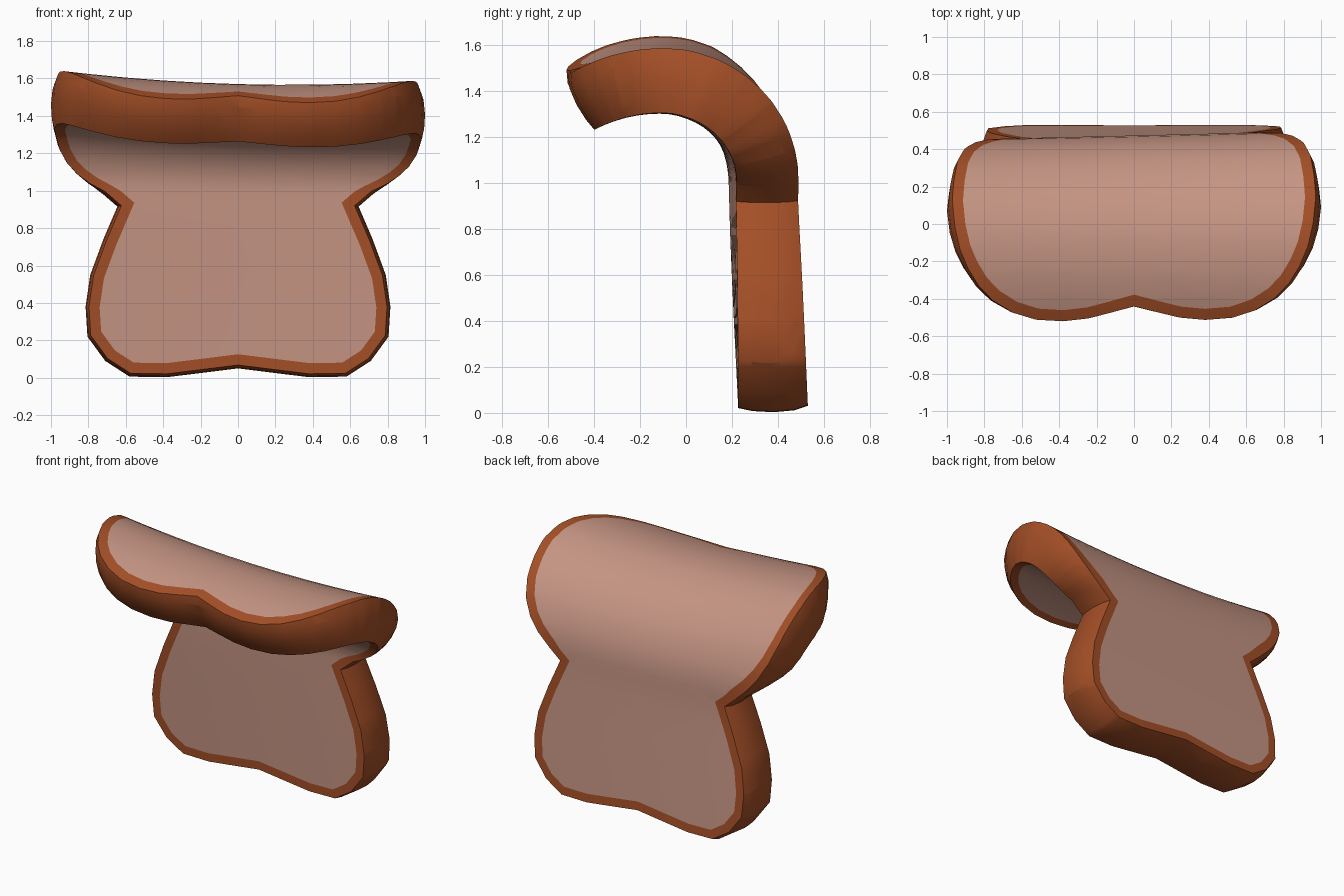
import bpy, bmesh, math
from mathutils import Vector

if "Cube" in bpy.data.objects:
    bpy.data.objects.remove(bpy.data.objects["Cube"])

# Half outline of the slice, laid flat: (x, distance along the bend)
HALF = [(0, .05), (.2, .025), (.38, .003), (.58, .006), (.71, .09), (.805, .22),
        (.815, .38), (.79, .55), (.72, .74), (.645, .915), (.72, .98), (.80, 1.04),
        (.87, 1.11), (.93, 1.20), (.97, 1.31), (.99, 1.43), (1.0, 1.54),
        (.985, 1.66), (.955, 1.76), (.91, 1.85), (.85, 1.935), (.77, 2.01),
        (.66, 2.075), (.53, 2.117), (.38, 2.13), (.24, 2.118), (.12, 2.09), (0, 2.06)]
OUTLINE = [Vector(p) for p in HALF] + [Vector((-x, s)) for x, s in HALF[-2:0:-1]]
R, R2 = .475, .76                 # tight quarter bend, then a flatter lip
S0, YC = .995, -.12               # bend start height, bend centre
S1 = S0 + R * math.pi / 2         # where the lip starts
T = 1.0                           # flat half thickness, scaled when bent


def inset(d):
    """Outline moved inwards by d with mitred corners."""
    out, n = [], len(OUTLINE)
    for i, p in enumerate(OUTLINE):
        a = (p - OUTLINE[i - 1]).normalized()
        b = (OUTLINE[(i + 1) % n] - p).normalized()
        na, nb = Vector((-a.y, a.x)), Vector((-b.y, b.x))
        out.append(p + (na + nb) * d / (1 + na.dot(nb)))
    return out


def bend(co):
    """Flat slice to folded slice, sagging in the middle, fold axis tilted."""
    x, s, t = co
    low = min(max(s / .9, 0), 1)
    w = min(1, max(0, (s - S0) / R) / 1.2)
    sag = -.04 + .05 * x * x
    outer = -.022 * low * (1 - w) + sag * w
    inner = -.012 * low * (1 - w) + sag * .5 * w
    k = (t + 1) / 2
    n = t * (.152 - .012 * low) + outer * k + inner * (1 - k)
    if s <= S1:
        a = max(0, (s - S0) / R)
        y, z = YC + (R + n) * math.cos(a), min(s, S0) + (R + n) * math.sin(a)
    else:
        a = (s - S1) / R2
        y = YC - (R2 + n) * math.sin(a)
        z = S0 + R - R2 + (R2 + n) * math.cos(a)
    y += .025 * (1 - low) + .024 * x * low * (1 - .6 * w)
    return Vector((x, y, z - .028 * x * w))


def finish(name, bm, color):
    cuts = [(Vector((0, s, 0)), Vector((0, 1, 0))) for s in
            [.2, .4, .6, .8] + [S0 + i * .0622 for i in range(-1, 18)]]
    cuts += [(Vector((i * .2, 0, 0)), Vector((1, 0, 0))) for i in range(-4, 5)]
    for co, no in cuts:
        bmesh.ops.bisect_plane(bm, geom=bm.verts[:] + bm.edges[:] + bm.faces[:],
                               dist=1e-5, plane_co=co, plane_no=no)
    for v in bm.verts:
        v.co = bend(v.co)
    bmesh.ops.triangulate(bm, faces=[f for f in bm.faces if len(f.verts) > 4])
    me = bpy.data.meshes.new(name)
    bm.to_mesh(me)
    bm.free()
    ob = bpy.data.objects.new(name, me)
    bpy.context.collection.objects.link(ob)
    mat = bpy.data.materials.new(name + "_colour")
    mat.diffuse_color = color
    mat.use_nodes = True
    mat.node_tree.nodes["Principled BSDF"].inputs["Base Color"].default_value = mat.diffuse_color
    me.materials.append(mat)
    bpy.ops.object.select_all(action='DESELECT')
    ob.select_set(True)
    bpy.context.view_layer.objects.active = ob
    bpy.ops.object.shade_smooth_by_angle(angle=math.radians(50))
    return ob


# Crust: loops swept from the back rim around the edge to the front rim
bm = bmesh.new()
rings = []
for d, n in [(.085, T), (.028, T), (.008, .6), (0, 0), (.005, -.6), (.018, -T), (.075, -T)]:
    rings.append([bm.verts.new((p.x, p.y, n)) for p in inset(d)])
N = len(OUTLINE)
for lo, hi in zip(rings, rings[1:]):
    for i in range(N):
        j = (i + 1) % N
        bm.faces.new((lo[i], hi[i], hi[j], lo[j]))
# Flat (x, s, n) to bent (x, y, z) mirrors handedness, so flip the winding
bmesh.ops.reverse_faces(bm, faces=bm.faces[:])
finish("crust", bm, (.37, .078, .02, 1))

# Crumb: the two soft faces inside the crust rim
for name, n, d in [("crumb_outer", T, .085), ("crumb_inner", -T, .075)]:
    bm = bmesh.new()
    pts = inset(d)
    if n > 0:
        pts = pts[::-1]
    bm.faces.new([bm.verts.new((p.x, p.y, n)) for p in pts])
    finish(name, bm, (.56, .30, .23, 1))
